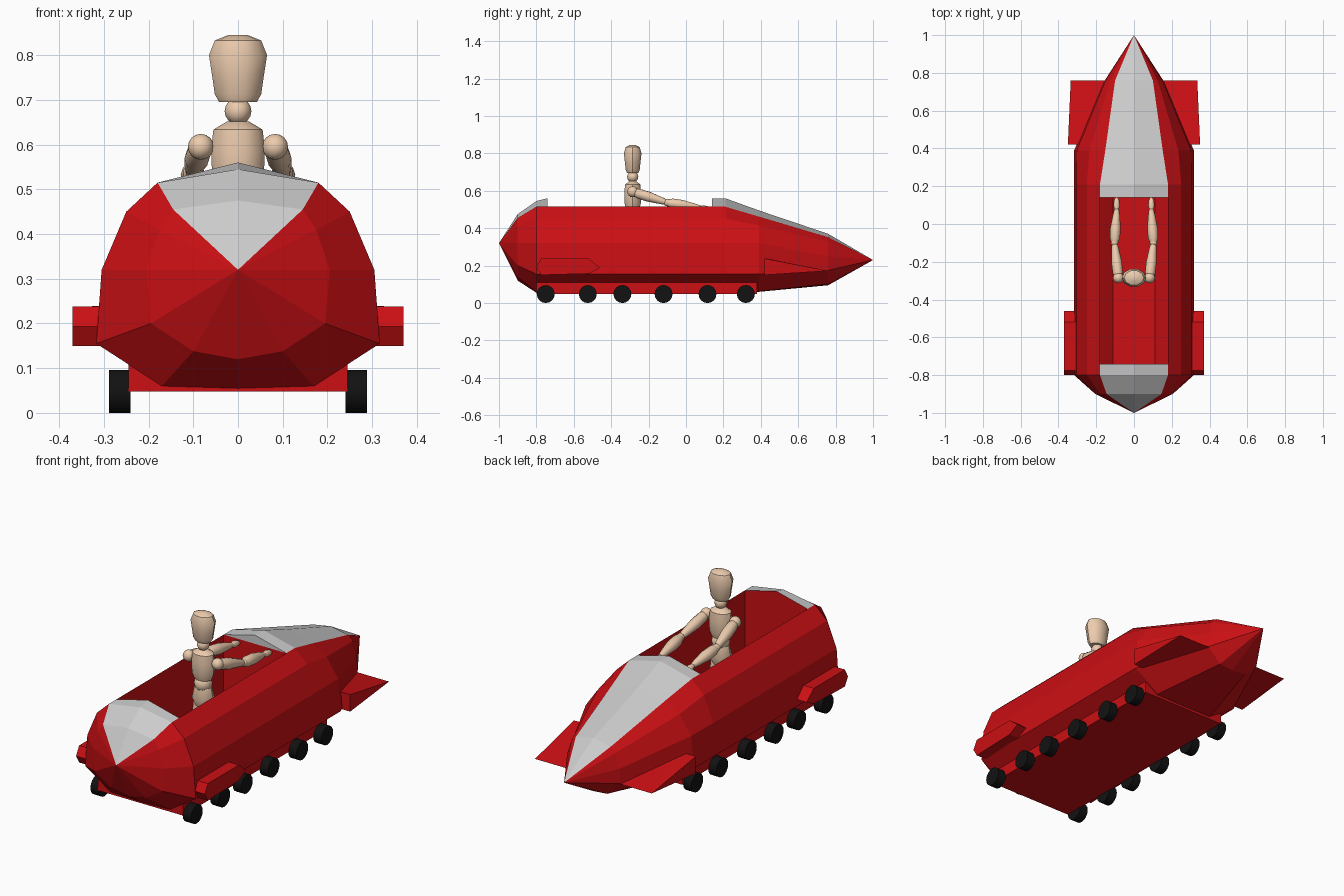
import bpy, bmesh, math
from mathutils import Vector

if "Cube" in bpy.data.objects:
    bpy.data.objects.remove(bpy.data.objects["Cube"])


def paint(name, rgb):
    m = bpy.data.materials.new(name)
    m.diffuse_color = (*rgb, 1)
    m.use_nodes = True
    m.node_tree.nodes["Principled BSDF"].inputs["Base Color"].default_value = m.diffuse_color
    return m


RED = paint("red paint", (0.60, 0.005, 0.007))
BLACK = paint("black rubber", (0.006, 0.006, 0.006))
WOOD = paint("pale wood", (0.84, 0.60, 0.42))


def finish(bm, name, mat=None, mirror=False, smooth=None):
    bmesh.ops.remove_doubles(bm, verts=bm.verts, dist=1e-5)
    bmesh.ops.recalc_face_normals(bm, faces=bm.faces)
    me = bpy.data.meshes.new(name)
    bm.to_mesh(me)
    bm.free()
    ob = bpy.data.objects.new(name, me)
    bpy.context.collection.objects.link(ob)
    if mat:
        me.materials.append(mat)
    if mirror:
        ob.modifiers.new("Mirror", 'MIRROR').use_clip = True
    if smooth:
        bpy.ops.object.select_all(action='DESELECT')
        ob.select_set(True)
        bpy.context.view_layer.objects.active = ob
        bpy.ops.object.shade_smooth_by_angle(angle=math.radians(smooth))
    return ob


def strips(bm, rows):
    """Quads (triangles at a tip) between neighbouring rows of points."""
    for a, b in zip(rows, rows[1:]):
        for i in range(len(a) - 1):
            pts = []
            for p in (a[i], a[i + 1], b[i + 1], b[i]):
                if p not in pts:
                    pts.append(p)
            if len(pts) > 2:
                bm.faces.new([bm.verts.new(p) for p in pts])


def hull_solid(name, points, mat):
    bm = bmesh.new()
    vs = [bm.verts.new(p) for p in points]
    bmesh.ops.convex_hull(bm, input=vs)
    return finish(bm, name, mat, mirror=True)


def turned(name, start, end, rings, sides=10, flat=1.0, smooth=40):
    """Round part along an axis; rings are (fraction, radius)."""
    start, end = Vector(start), Vector(end)
    axis = end - start
    q = axis.to_track_quat('Z', 'Y')
    bm = bmesh.new()
    loops = []
    for t, r in rings:
        loops.append([bm.verts.new(start + axis * t + q @ Vector((
            r * math.cos(2 * math.pi * k / sides),
            r * flat * math.sin(2 * math.pi * k / sides), 0))) for k in range(sides)])
    for a, b in zip(loops, loops[1:]):
        for k in range(sides):
            n = (k + 1) % sides
            bm.faces.new((a[k], a[n], b[n], b[k]))
    bm.faces.new(loops[0][::-1])
    bm.faces.new(loops[-1])
    return finish(bm, name, WOOD, smooth=smooth)


def ball(name, at, r):
    bm = bmesh.new()
    bmesh.ops.create_uvsphere(bm, u_segments=12, v_segments=8, radius=r)
    bmesh.ops.translate(bm, vec=at, verts=bm.verts)
    return finish(bm, name, WOOD, smooth=50)


# Half cross-sections of the hull, top centre to bottom centre
MID = [(0, .56), (.18, .515), (.25, .45), (.305, .32), (.317, .155), (.17, .06), (0, .055)]
TAIL = [(0, .545)] + MID[1:]
TAIL_END = [(0, .475), (.145, .455), (.175, .41), (.205, .32), (.195, .2), (.1, .138), (0, .12)]
SHOULDER = [(0, .495), (.152, .462), (.235, .415), (.302, .32), (.317, .155), (.17, .062), (0, .06)]
NOSE_END = [(0, .37), (.10, .352), (.125, .325), (.15, .25), (.155, .175), (.08, .102), (0, .095)]
STATIONS = [(-1, [(0, .32)] * 7), (-.9, TAIL_END), (-.8, TAIL), (-.74, MID), (.14, MID),
            (.21, MID), (.39, SHOULDER), (.76, NOSE_END), (1, [(0, .23)] * 7)]
rows = [[(x, y, z) for x, z in sec] for y, sec in STATIONS]

# Red hull skin, open along the top
bm = bmesh.new()
strips(bm, [r[1:] for r in rows])
finish(bm, "hull", RED, mirror=True)

# Grey covers over tail and nose
bm = bmesh.new()
strips(bm, [r[:2] for r in rows[:4]])
finish(bm, "tail_cover", mirror=True)
bm = bmesh.new()
strips(bm, [r[:2] for r in rows[4:]])
bm.faces.new([bm.verts.new(p) for p in ((0, .14, .56), (.18, .14, .515), (0, .14, .515))])
finish(bm, "nose_cover", mirror=True)

# Cockpit well with its two bulkheads
WELL = [(.18, .515), (.18, .22), (.11, .16), (0, .16)]
bm = bmesh.new()
strips(bm, [[(x, y, z) for x, z in WELL] for y in (-.74, .14)])
for y, top in ((-.74, .56), (.14, .515)):
    bm.faces.new([bm.verts.new((x, y, z)) for x, z in WELL + [(0, top)]])
finish(bm, "cockpit_well", RED, mirror=True)

# Chassis under the hull
hull_solid("chassis", [(x, y, z) for x in (0, .245) for y in (-.8, .38) for z in (.048, .112)], RED)

# Side pods near the tail
POD = [(-.8, .193), (-.775, .238), (-.52, .238), (-.46, .188), (-.52, .157), (-.775, .15)]
hull_solid("side_pods", [(x, y, z) for x in (.29, .37) for y, z in POD], RED)

# Wedge fins beside the nose
hull_solid("nose_fins", [(.26, .42, .15), (.26, .42, .24), (.35, .42, .15), (.35, .42, .238),
                         (.13, .76, .172), (.335, .76, .172)], RED)

# Six wheels on each side
bm = bmesh.new()
for y in (-.75, -.525, -.34, -.12, .115, .32):
    new = bmesh.ops.create_cone(bm, cap_ends=True, segments=16, radius1=.048, radius2=.048, depth=.048)['verts']
    for v in new:
        v.co = Vector((v.co.z + .265, y + v.co.y, .048 + v.co.x))
finish(bm, "wheels", BLACK, mirror=True, smooth=40)

# Jointed wooden rider
Y = -.285
turned("rider_head", (0, Y, .695), (0, Y, .845),
       [(0, .042), (.12, .052), (.4, .058), (.7, .065), (.92, .052), (1, .022)], flat=.76)
ball("rider_neck", (0, Y, .675), .03)
turned("rider_chest", (0, Y, .50), (0, Y, .652),
       [(0, .046), (.2, .058), (.6, .06), (.88, .055), (1, .024)], flat=.78)
ball("rider_waist", (0, Y, .475), .044)
turned("rider_hips", (0, Y, .36), (0, Y, .46), [(0, .04), (.4, .058), (1, .045)], flat=.78)
LIMB = [(0, .018), (.15, .027), (.45, .028), (.85, .019), (1, .014)]
for side, s in (("left", -1), ("right", 1)):
    shoulder, elbow, wrist = (s * .083, Y, .595), (s * .103, -.10, .537), (s * .092, .07, .51)
    ball(side + "_shoulder", shoulder, .029)
    turned(side + "_upper_arm", shoulder, elbow, LIMB)
    ball(side + "_elbow", elbow, .02)
    turned(side + "_forearm", elbow, wrist, LIMB)
    ball(side + "_wrist", wrist, .014)
    turned(side + "_hand", wrist, (s * .092, .14, .498),
           [(0, .01), (.4, .017), (.8, .014), (1, .006)])
    turned(side + "_thigh", (s * .032, Y, .16), (s * .032, Y, .38), [(0, .02), (.6, .028), (1, .02)])
